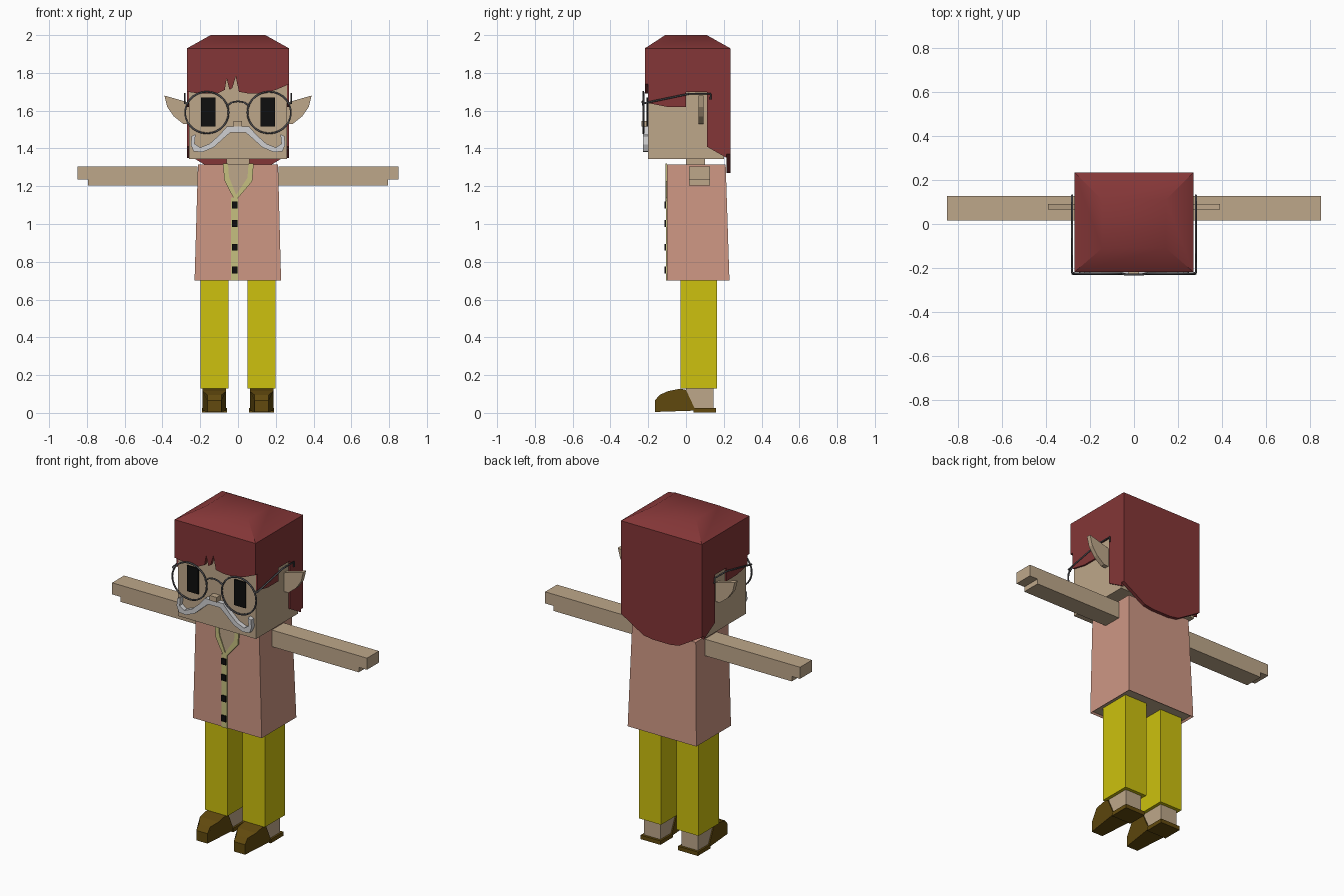
import bpy, bmesh, math

if "Cube" in bpy.data.objects:
    bpy.data.objects.remove(bpy.data.objects["Cube"], do_unlink=True)


def material(name, rgb):
    """Flat colour from sRGB 0-255 values."""
    lin = [((c / 255 + 0.055) / 1.055) ** 2.4 for c in rgb]
    m = bpy.data.materials.new(name)
    m.use_nodes = True
    m.diffuse_color = (*lin, 1)
    m.node_tree.nodes["Principled BSDF"].inputs["Base Color"].default_value = (*lin, 1)
    return m


SKIN = material("skin", (190, 167, 138))
HAIR = material("red hair", (132, 54, 55))
SHIRT = material("pink shirt", (206, 151, 132))
TRIM = material("pale yellow trim", (198, 192, 128))
TROUSERS = material("yellow trousers", (205, 193, 14))
SHOE = material("brown shoe", (98, 74, 14))
BLACK = material("black", (14, 14, 14))
WHITE = material("moustache white", (208, 208, 210))
METAL = material("grey wire", (84, 84, 88))


def finish(bm, name, mat):
    bmesh.ops.recalc_face_normals(bm, faces=bm.faces)
    me = bpy.data.meshes.new(name)
    bm.to_mesh(me)
    bm.free()
    me.materials.append(mat)
    ob = bpy.data.objects.new(name, me)
    bpy.context.collection.objects.link(ob)
    return ob


def frustum(name, mat, bottom, top, z0, z1):
    """Box between two rectangles (x0, x1, y0, y1)."""
    bm = bmesh.new()
    rings = []
    for (x0, x1, y0, y1), z in ((bottom, z0), (top, z1)):
        rings.append([bm.verts.new((x, y, z)) for x, y in
                      ((x0, y0), (x1, y0), (x1, y1), (x0, y1))])
    for r in rings:
        bm.faces.new(r)
    for i in range(4):
        j = (i + 1) % 4
        bm.faces.new((rings[0][i], rings[0][j], rings[1][j], rings[1][i]))
    return finish(bm, name, mat)


def box(name, mat, x0, x1, y0, y1, z0, z1):
    return frustum(name, mat, (x0, x1, y0, y1), (x0, x1, y0, y1), z0, z1)


def prism(name, mat, pts, axis, lo, hi):
    """Outline extruded along y (points are x, z) or x (points are y, z)."""
    bm = bmesh.new()
    rings = [[bm.verts.new((d, a, b) if axis == "x" else (a, d, b)) for a, b in pts]
             for d in (lo, hi)]
    for r in rings:
        bm.faces.new(r)
    for i in range(len(pts)):
        j = (i + 1) % len(pts)
        bm.faces.new((rings[0][i], rings[0][j], rings[1][j], rings[1][i]))
    return finish(bm, name, mat)


def wire(name, pts, closed=False, radius=0.005):
    cu = bpy.data.curves.new(name, "CURVE")
    cu.dimensions = "3D"
    cu.bevel_depth = radius
    cu.bevel_resolution = 1
    cu.use_fill_caps = True
    sp = cu.splines.new("POLY")
    sp.points.add(len(pts) - 1)
    for p, co in zip(sp.points, pts):
        p.co = (*co, 1)
    sp.use_cyclic_u = closed
    cu.materials.append(METAL)
    ob = bpy.data.objects.new(name, cu)
    bpy.context.collection.objects.link(ob)
    return ob


# Head, neck and nose
box("head", SKIN, -0.26, 0.26, -0.2, 0.2, 1.345, 1.92)
box("neck", SKIN, -0.06, 0.06, 0, 0.1, 1.3, 1.35)
box("nose", SKIN, -0.024, 0.022, -0.235, -0.2, 1.515, 1.545)

# Hair: domed cap, ragged fringe, back and side panels
cap = frustum("hair_cap", HAIR, (-0.27, 0.27, -0.218, 0.235),
              (-0.145, 0.145, -0.11, 0.11), 1.93, 2.0)
bpy.context.view_layer.objects.active = cap
cap.select_set(True)
bpy.ops.object.shade_smooth_by_angle(angle=math.radians(40))
cap.select_set(False)

prism("hair_fringe", HAIR, [
    (-0.27, 1.93), (-0.27, 1.7), (-0.2, 1.69), (-0.11, 1.69), (-0.07, 1.71), (-0.06, 1.77),
    (-0.045, 1.71), (-0.03, 1.72), (-0.012, 1.78), (0.005, 1.7), (0.06, 1.69),
    (0.14, 1.69), (0.2, 1.71), (0.27, 1.74), (0.27, 1.93)], "y", -0.218, -0.2)
prism("hair_back", HAIR, [
    (-0.27, 1.93), (-0.27, 1.37), (-0.12, 1.28), (-0.06, 1.27), (0.06, 1.27),
    (0.12, 1.28), (0.27, 1.37), (0.27, 1.93)], "y", 0.215, 0.235)
side_hair = [(-0.2, 1.93), (-0.2, 1.64), (-0.1, 1.62), (0, 1.62), (0, 1.7), (0.11, 1.7),
             (0.11, 1.41), (0.215, 1.35), (0.215, 1.93)]

# Parts repeated on both sides
for s, side in ((1, "left"), (-1, "right")):
    prism(side + "_side_hair", HAIR, side_hair, "x", s * 0.255, s * 0.27)
    ear = [(0.25, 1.64), (0.39, 1.68), (0.375, 1.62), (0.34, 1.57), (0.29, 1.53), (0.25, 1.53)]
    prism(side + "_ear", SKIN, [(s * x, z) for x, z in ear], "y", 0.065, 0.092)

    # Eye and glasses
    eye = sorted((s * 0.12, s * 0.195))
    box(side + "_eye", BLACK, *eye, -0.208, -0.2, 1.515, 1.67)
    ring = [(s * 0.165 + 0.115 * math.cos(a), -0.226, 1.59 + 0.11 * math.sin(a))
            for a in (math.tau * i / 28 for i in range(28))]
    wire(side + "_glasses_rim", ring, True)
    wire(side + "_glasses_arm", [(s * 0.265, -0.226, 1.635), (s * 0.282, -0.22, 1.64),
                                 (s * 0.282, 0.02, 1.69), (s * 0.282, 0.13, 1.69),
                                 (s * 0.282, 0.13, 1.66)])

    # Arm with a stepped hand
    arm = [(0.215, 1.205), (0.795, 1.205), (0.795, 1.235), (0.85, 1.235),
           (0.85, 1.305), (0.215, 1.305)]
    prism(side + "_arm", SKIN, [(s * x, z) for x, z in arm], "y", 0.015, 0.128)

    # Leg, ankle and shoe
    c = s * 0.125
    box(side + "_trouser_leg", TROUSERS, c - 0.074, c + 0.074, -0.028, 0.165, 0.128, 0.71)
    box(side + "_ankle", SKIN, c - 0.055, c + 0.055, 0, 0.145, 0.025, 0.13)
    shoe = prism(side + "_shoe", SHOE, [
        (-0.165, 0.005), (-0.165, 0.065), (-0.14, 0.095), (-0.095, 0.115), (-0.03, 0.128),
        (0, 0.122), (0.045, 0.025), (0.045, 0.012)], "x", c - 0.062, c + 0.062)
    for v in shoe.data.vertices:
        if v.co.y < -0.1:
            v.co.x = c + (v.co.x - c) * 0.6
    box(side + "_heel", SHOE, c - 0.066, c + 0.066, 0.04, 0.16, 0.003, 0.027)

wire("glasses_bridge", [(-0.06, -0.226, 1.625), (-0.03, -0.23, 1.645), (0, -0.23, 1.65),
                        (0.03, -0.23, 1.645), (0.06, -0.226, 1.625)])

# Moustache with curled ends
half = [(0.02, 1.515), (0.06, 1.515), (0.1, 1.47), (0.15, 1.425), (0.2, 1.405), (0.23, 1.425),
        (0.225, 1.475), (0.245, 1.465), (0.25, 1.42), (0.235, 1.385), (0.19, 1.38),
        (0.13, 1.405), (0.08, 1.45), (0.04, 1.485)]
prism("moustache", WHITE, half + [(-x, z) for x, z in reversed(half)], "y", -0.228, -0.2)

# Flared shirt with a hollow hem
shirt = frustum("shirt", SHIRT, (-0.23, 0.228, -0.1, 0.23), (-0.212, 0.212, -0.1, 0.21), 0.7, 1.315)
bm = bmesh.new()
bm.from_mesh(shirt.data)
hem = min(bm.faces, key=lambda f: f.calc_center_median().z)
bmesh.ops.inset_region(bm, faces=[hem], thickness=0.012)
for v in hem.verts:
    v.co.z += 0.01
hem.material_index = 1
bm.to_mesh(shirt.data)
bm.free()
shirt.data.materials.append(SKIN)

# Open neckline, collar, button band and buttons
prism("neckline", SKIN, [(-0.06, 1.315), (-0.055, 1.24), (-0.01, 1.15), (0.055, 1.24),
                         (0.06, 1.315)], "y", -0.104, -0.1)
prism("right_collar", TRIM, [(-0.08, 1.32), (-0.072, 1.23), (-0.015, 1.12), (-0.01, 1.155),
                             (-0.048, 1.25), (-0.053, 1.32)], "y", -0.109, -0.1)
prism("left_collar", TRIM, [(0.083, 1.32), (0.075, 1.225), (-0.015, 1.12), (-0.01, 1.155),
                            (0.05, 1.245), (0.056, 1.32)], "y", -0.109, -0.1)
box("button_band", TRIM, -0.036, 0, -0.106, -0.1, 0.7, 1.14)
for i, z in enumerate((1.1, 1.003, 0.877, 0.757)):
    box("button_%d" % (i + 1), BLACK, -0.033, -0.002, -0.114, -0.106, z - 0.018, z + 0.018)
